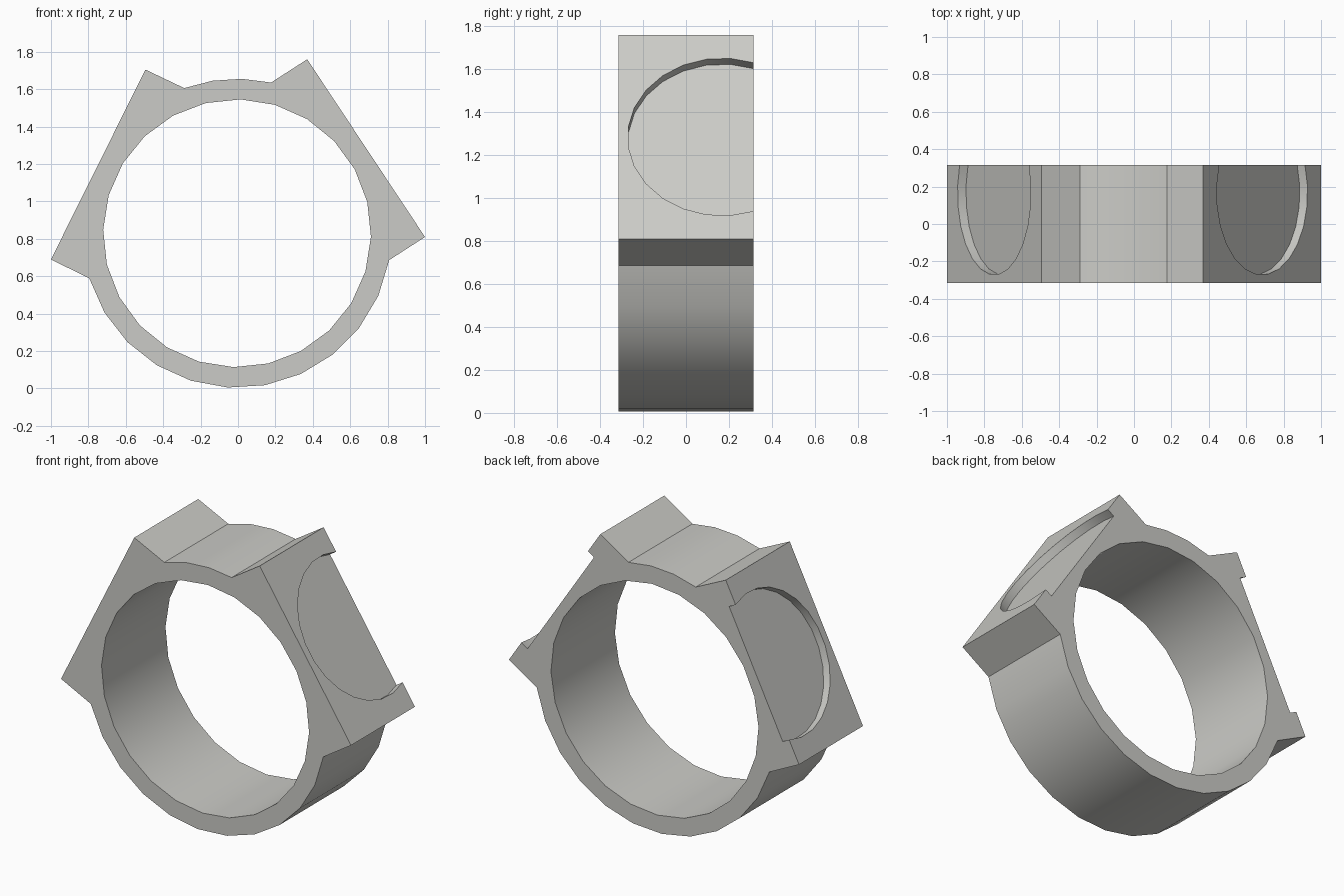
import bpy, bmesh, math
from mathutils import Vector

if "Cube" in bpy.data.objects:
    bpy.data.objects.remove(bpy.data.objects["Cube"])

HALF = 0.315                       # half of the ring width along y
CX, CZ = -0.005, 0.83              # ring centre
R_IN, R_OUT = 0.716, 0.826

grey = bpy.data.materials.new("light grey")
grey.diffuse_color = (0.6, 0.6, 0.57, 1)
grey.use_nodes = True
grey.node_tree.nodes["Principled BSDF"].inputs["Base Color"].default_value = grey.diffuse_color


def arc(a0, a1, n, r):
    """Points on the ring between two angles in degrees."""
    angles = [math.radians(a0 + (a1 - a0) * i / n) for i in range(n + 1)]
    return [(CX + r * math.cos(a), CZ + r * math.sin(a)) for a in angles]


def prism(name, points, offset):
    """Solid made by sweeping a closed 3D polygon along an offset."""
    bm = bmesh.new()
    face = bm.faces.new([bm.verts.new(p) for p in points])
    swept = bmesh.ops.extrude_face_region(bm, geom=[face], use_keep_orig=True)
    moved = [g for g in swept["geom"] if isinstance(g, bmesh.types.BMVert)]
    bmesh.ops.translate(bm, verts=moved, vec=offset)
    bmesh.ops.recalc_face_normals(bm, faces=bm.faces)
    mesh = bpy.data.meshes.new(name)
    bm.to_mesh(mesh)
    bm.free()
    mesh.materials.append(grey)
    ob = bpy.data.objects.new(name, mesh)
    bpy.context.collection.objects.link(ob)
    return ob


def cut(body, cutter):
    bpy.context.view_layer.objects.active = body
    mod = body.modifiers.new("cut", 'BOOLEAN')
    mod.operation, mod.solver, mod.object = 'DIFFERENCE', 'EXACT', cutter
    bpy.ops.object.modifier_apply(modifier=mod.name)
    bpy.data.objects.remove(cutter)


# Outline: two flat pads joined by a short top arc and a long lower arc
left_pad = [(-1.0, 0.69), (-0.495, 1.705)]
right_pad = [(0.37, 1.76), (1.0, 0.81)]
outline = left_pad + arc(110, 77.3, 3, R_OUT) + right_pad + arc(-10, -163, 11, R_OUT)
ring = prism("ring_with_pads", [(x, -HALF, z) for x, z in outline], (0, 2 * HALF, 0))

# Round bore
bore = arc(-1.5, 358.5, 24, R_IN)[:-1]
cut(ring, prism("bore_cutter", [(x, -0.5, z) for x, z in bore], (0, 1, 0)))

# Shallow round pocket in each pad, running out through the back
for name, (a, b) in (("left", left_pad), ("right", right_pad)):
    a, b = Vector((a[0], 0, a[1])), Vector((b[0], 0, b[1]))
    along = (b - a).normalized()
    out = Vector((-along.z, 0, along.x))
    centre = (a + b) / 2 + Vector((0, 0.168, 0)) - out * 0.05
    r, half_span = 0.44, 109.6
    pts = []
    for i in range(16):
        t = math.radians(-half_span + 2 * half_span * i / 15)
        pts.append(centre + along * r * math.sin(t) - Vector((0, r * math.cos(t), 0)))
    pts += [pts[-1] + Vector((0, 0.1, 0)), pts[0] + Vector((0, 0.1, 0))]
    cut(ring, prism(name + "_pocket_cutter", pts, out * 0.15))

# Smooth curved walls, crisp corners
bpy.ops.object.select_all(action='DESELECT')
ring.select_set(True)
bpy.context.view_layer.objects.active = ring
bpy.ops.object.shade_smooth_by_angle(angle=math.radians(25))
